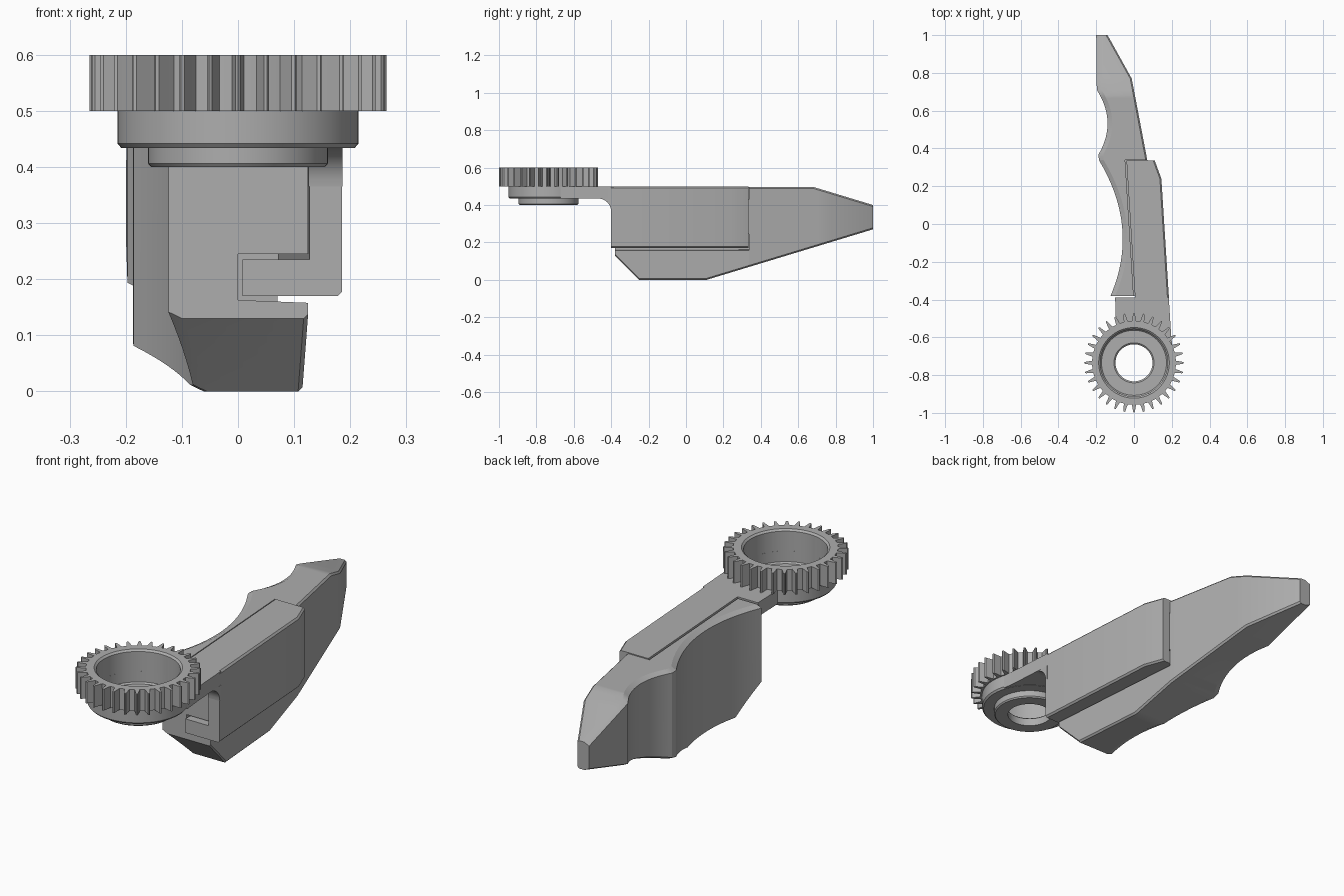
import bpy, bmesh, math

if "Cube" in bpy.data.objects:
    bpy.data.objects.remove(bpy.data.objects["Cube"], do_unlink=True)

grey = bpy.data.materials.new("plain grey")
grey.use_nodes = True
COLOR = (0.42, 0.42, 0.42, 1)
grey.diffuse_color = COLOR
grey.node_tree.nodes["Principled BSDF"].inputs["Base Color"].default_value = COLOR


def loft(name, rings, cyclic=False):
    """Skin a list of equal-length closed rings; cap the ends unless cyclic."""
    bm = bmesh.new()
    rows = [[bm.verts.new(p) for p in ring] for ring in rings]
    n = len(rows[0])
    pairs = list(zip(rows, rows[1:]))
    if cyclic:
        pairs.append((rows[-1], rows[0]))
    for a, b in pairs:
        for i in range(n):
            j = (i + 1) % n
            bm.faces.new((a[i], a[j], b[j], b[i]))
    if not cyclic:
        bm.faces.new(rows[0])
        bm.faces.new(rows[-1])
    bmesh.ops.recalc_face_normals(bm, faces=bm.faces)
    mesh = bpy.data.meshes.new(name)
    bm.to_mesh(mesh)
    bm.free()
    mesh.materials.append(grey)
    ob = bpy.data.objects.new(name, mesh)
    bpy.context.collection.objects.link(ob)
    bpy.ops.object.select_all(action='DESELECT')
    ob.select_set(True)
    bpy.context.view_layer.objects.active = ob
    bpy.ops.object.shade_smooth_by_angle(angle=math.radians(25))
    return ob


def line(y, pts):
    """Piecewise linear value at y."""
    for (y0, v0), (y1, v1) in zip(pts, pts[1:]):
        if y <= y1:
            break
    return v0 + (v1 - v0) * (y - y0) / (y1 - y0)


def curve(y, pts):
    """Parabola through three points."""
    total = 0
    for i, (yi, v) in enumerate(pts):
        for j, (yj, _) in enumerate(pts):
            if i != j:
                v *= (y - yj) / (yi - yj)
        total += v
    return total


def span(a, b, n):
    return [a + (b - a) * i / n for i in range(n + 1)]


# Plan and side outlines, as functions of y
FRONT, STEP = -0.38, 0.338


def left_x(y):
    if y < 0.34:
        return curve(y, [(-0.37, -0.12), (-0.1, -0.06), (0.34, -0.187)])
    if y < 0.37:
        return -0.187
    if y < 0.71:
        return curve(y, [(0.37, -0.187), (0.53, -0.14), (0.71, -0.197)])
    return line(y, [(0.71, -0.197), (1, -0.2)])


def right_x(y):
    return line(y, [(FRONT, 0.125), (0.34, 0.07), (0.77, -0.012), (1, -0.14)])


def seam_x(y):
    return line(y, [(FRONT, 0.005), (0.34, -0.04)])


def bottom_z(y):
    return line(y, [(FRONT, 0.13), (-0.25, 0), (0.11, 0), (1, 0.27)])


def top_z(y):
    return line(y, [(FRONT, 0.497), (0.68, 0.497), (1, 0.4)])


def blade_ring(y, covered):
    xl, xr, zb, zt = left_x(y), right_x(y), bottom_z(y), top_z(y)
    rim, drop, b = 0.025, 0.012, 0.008
    ring = [(xl + rim, zb), (xl, zb + drop), (xl, zt - drop), (xl + rim, zt)]
    if covered:
        # shoulder under the housing, then the guide groove
        s = seam_x(y) - 0.007
        ring += [(s, zt), (s, 0.43), (xr, 0.43), (xr, 0.245),
                 (0, 0.245), (0, 0.163), (xr, 0.158)]
    else:
        ring += [(xr - b, zt), (xr, zt - b)]
    ring += [(xr, zb + b), (xr - b, zb)]
    return [(x, y, z) for x, z in ring]


# Blade: grooved part beneath the housing, and free tip
loft("blade_body", [blade_ring(y, True) for y in
                    span(FRONT, -0.25, 6) + span(-0.22, 0.11, 12) + span(0.13, STEP, 10)])
loft("blade_tip", [blade_ring(y, False) for y in
                   span(STEP, 0.37, 2) + span(0.385, 0.68, 20) + [0.71, 0.77, 1]])


# Housing: hooked channel wrapping the blade's right side
def housing_ring(y):
    xo = line(y, [(-0.58, 0.197), (0.24, 0.145), (0.335, 0.11)])
    xr, s, b = right_x(y), seam_x(y), 0.008
    ring = [(s, 0.5), (xo - b, 0.5), (xo, 0.5 - b), (xo, 0.17 + b), (xo - b, 0.17),
            (0.008, 0.17), (0.008, 0.235), (xr + 0.001, 0.235), (xr + 0.001, 0.434), (s, 0.434)]
    return [(x, y, z) for x, z in ring]


loft("housing", [housing_ring(y) for y in (-0.4, 0.24, 0.335)])

# Arm plate joining the housing to the hub
plate = [(-0.1, -0.388), (-0.095, -0.54), (0, -0.53), (0.1, -0.56), (0.16, -0.62),
         (0.205, -0.67), (0.196, -0.58), (0.184, -0.388)]
loft("arm_plate", [[(x, y, z) for x, y in plate] for z in (0.435, 0.5)])

# Rounded web below the plate
web = [(-0.39, 0.436), (-0.39, 0.365)]
for i in range(9):
    a = math.pi / 2 * i / 8
    web.append((-0.47 + 0.07 * math.cos(a), 0.365 + 0.07 * math.sin(a)))
loft("arm_web", [[(x, y, z) for y, z in web] for x in (0.126, 0.186)])

# Hub: stepped, hollow turned part
HUB_Y = -0.735


def turned(r, z, a):
    return (r * math.cos(a), HUB_Y + r * math.sin(a), z)


hub = [(0.098, 0.4), (0.155, 0.4), (0.16, 0.406), (0.16, 0.434), (0.208, 0.434), (0.215, 0.442),
       (0.215, 0.5), (0.178, 0.5), (0.178, 0.45), (0.172, 0.443), (0.106, 0.443), (0.098, 0.436)]
loft("hub", [[turned(r, z, math.tau * i / 64) for r, z in hub] for i in range(64)], cyclic=True)

# Gear ring with rounded teeth
TEETH = 32
tooth = [(0, 0.222), (0.25, 0.222), (0.34, 0.242), (0.41, 0.261),
         (0.5, 0.265), (0.59, 0.261), (0.66, 0.242), (0.75, 0.222)]
slices = []
for k in range(TEETH):
    for f, r in tooth:
        a = math.tau * (k + f - 0.5) / TEETH - math.pi / 2
        slices.append([turned(r, 0.5, a), turned(r, 0.6, a), turned(0.187, 0.6, a),
                       turned(0.178, 0.592, a), turned(0.178, 0.5, a)])
loft("gear_ring", slices, cyclic=True)
